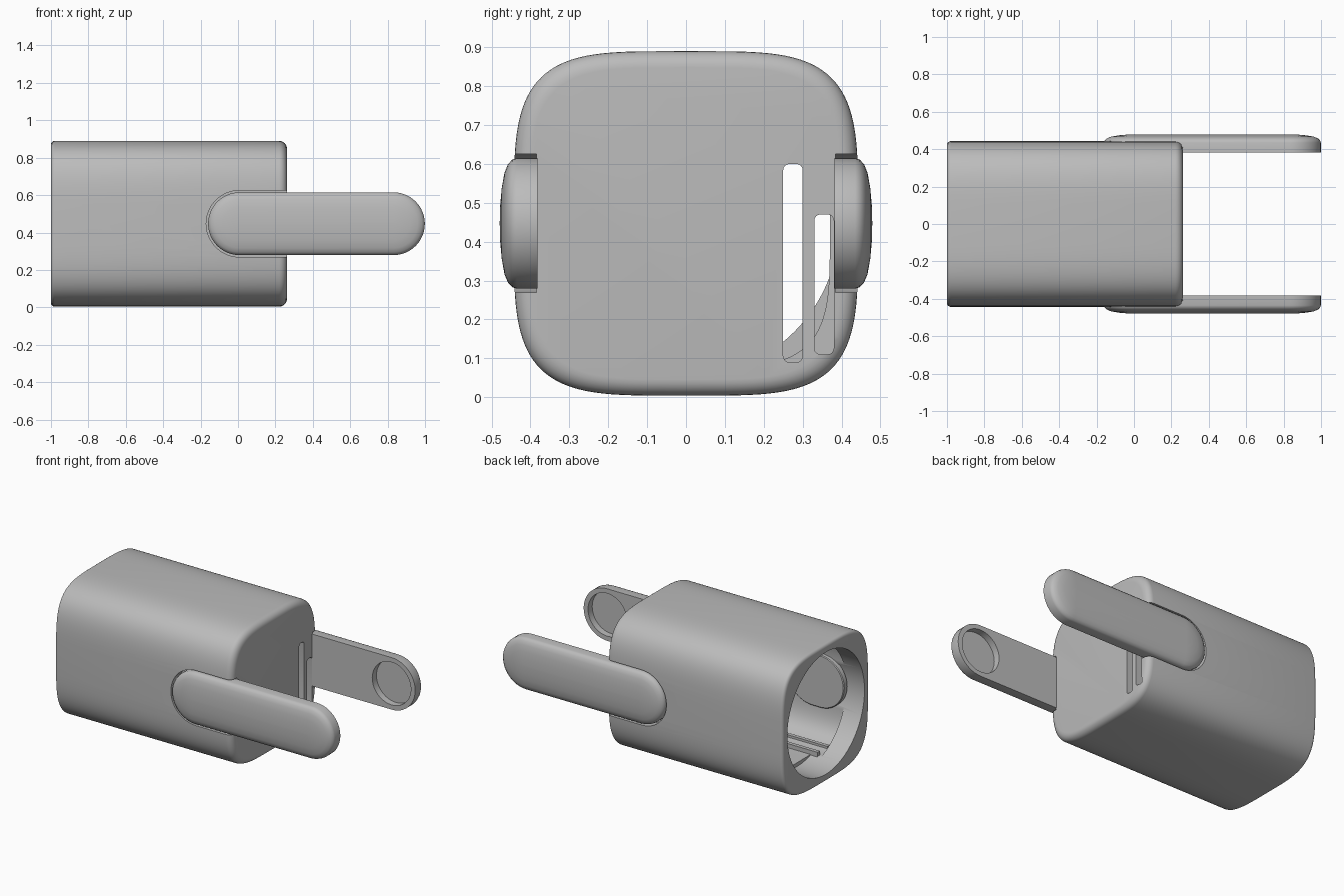
import bpy
import bmesh
from math import cos, sin, pi, radians, copysign
from mathutils import Vector

old = bpy.data.objects.get("Cube")
if old:
    bpy.data.objects.remove(old, do_unlink=True)

MID = 0.447   # height of the long axis

grey = bpy.data.materials.new("satin grey")
grey.use_nodes = True
grey.diffuse_color = (0.5, 0.5, 0.5, 1)
grey.node_tree.nodes["Principled BSDF"].inputs["Base Color"].default_value = (0.5, 0.5, 0.5, 1)


def finish(name, bm):
    bmesh.ops.recalc_face_normals(bm, faces=bm.faces)
    mesh = bpy.data.meshes.new(name)
    bm.to_mesh(mesh)
    bm.free()
    mesh.materials.append(grey)
    obj = bpy.data.objects.new(name, mesh)
    bpy.context.collection.objects.link(obj)
    return obj


def loft(name, rings):
    """Skin a list of equal-length rings and cap both ends."""
    bm = bmesh.new()
    loops = [[bm.verts.new(p) for p in ring] for ring in rings]
    n = len(loops[0])
    for a, b in zip(loops, loops[1:]):
        for i in range(n):
            j = (i + 1) % n
            bm.faces.new((a[i], a[j], b[j], b[i]))
    bm.faces.new(loops[0])
    bm.faces.new(loops[-1])
    return finish(name, bm)


def squircle(x, half, power=4.1, count=112):
    """Soft square ring across the long axis; power 2 gives a circle."""
    ring = []
    for i in range(count):
        c, s = cos(2 * pi * i / count), sin(2 * pi * i / count)
        ring.append(Vector((x, half * copysign(abs(c) ** (2 / power), c),
                            MID + half * copysign(abs(s) ** (2 / power), s))))
    return ring


def stadium(y, r, x0, x1, seg=24):
    """Long rounded ring facing sideways."""
    ring = []
    for cx, start in ((x1, -pi / 2), (x0, pi / 2)):
        for i in range(seg + 1):
            a = start + pi * i / seg
            ring.append(Vector((cx + r * cos(a), y, MID + r * sin(a))))
    return ring


def box(name, lo, hi, bevel=0.0):
    """Box with its edges along x optionally rounded."""
    bm = bmesh.new()
    bmesh.ops.create_cube(bm, size=1)
    for v in bm.verts:
        v.co = Vector([l + (c + 0.5) * (h - l) for c, l, h in zip(v.co, lo, hi)])
    if bevel:
        edges = [e for e in bm.edges if abs(e.verts[0].co.x - e.verts[1].co.x) > 1e-4]
        bmesh.ops.bevel(bm, geom=edges, offset=bevel, segments=4, profile=0.5, affect='EDGES')
    return finish(name, bm)


def cut(obj, cutter):
    cutter.hide_render = True
    mod = obj.modifiers.new("cut", 'BOOLEAN')
    mod.operation = 'DIFFERENCE'
    mod.solver = 'EXACT'
    mod.object = cutter
    select(obj)
    bpy.ops.object.modifier_apply(modifier=mod.name)
    bpy.data.objects.remove(cutter, do_unlink=True)


def select(obj):
    bpy.ops.object.select_all(action='DESELECT')
    obj.select_set(True)
    bpy.context.view_layer.objects.active = obj


def smooth(obj):
    select(obj)
    bpy.ops.object.shade_smooth_by_angle(angle=radians(32))


# Housing: soft square tube with rounded ends
profile = []
for i in range(5):
    a = pi / 2 * i / 4
    profile.append((-0.98 - 0.02 * cos(a), 0.423 + 0.02 * sin(a)))
for i in range(7):
    a = pi / 2 * i / 6
    profile.append((0.22 + 0.042 * sin(a), 0.401 + 0.042 * cos(a)))
housing = loft("housing", [squircle(x, half) for x, half in profile])

# Round mouth at the open end, wider chamber behind it
cut(housing, loft("chamber_cutter", [squircle(-0.87, 0.37), squircle(0.2, 0.37)]))
cut(housing, loft("mouth_cutter", [squircle(-1.1, 0.394, 2), squircle(-0.8, 0.394, 2)]))

# Two vertical slots through the closed end
for y0, y1, z0, z1 in ((0.25, 0.30, 0.09, 0.60), (0.33, 0.38, 0.11, 0.47)):
    cut(housing, box("slot_cutter", (0.1, y0, z0), (0.4, y1, z1), 0.016))

# Arms: domed outside, flat inside with a round recess near the tip
ARM = [(0.168, 0.382), (0.168, 0.435), (0.164, 0.447), (0.152, 0.458),
       (0.13, 0.467), (0.09, 0.474), (0.045, 0.478), (0.005, 0.479)]
for side, name in ((1, "left_arm"), (-1, "right_arm")):
    cut(housing, loft("pocket_cutter", [stadium(side * y, 0.178, 0.008, 0.83)
                                        for y in (0.384, 0.6)]))
    arm = loft(name, [stadium(side * y, r, 0.008, 0.831) for r, y in ARM])
    cut(arm, loft("recess_cutter", [stadium(side * y, 0.138, 0.83, 0.8301)
                                    for y in (0.3, 0.425)]))
    smooth(arm)
smooth(housing)

# Fittings inside the chamber: a round boss and two floor rails
boss = loft("inner_boss", [stadium(y, r, -0.72, -0.66)
                           for y, r in ((-0.375, 0.17), (-0.345, 0.17), (-0.34, 0.165))])
smooth(boss)
for y in (-0.24, -0.14):
    box("floor_rail", (-0.85, y - 0.012, 0.07), (0.2, y + 0.012, 0.105))
